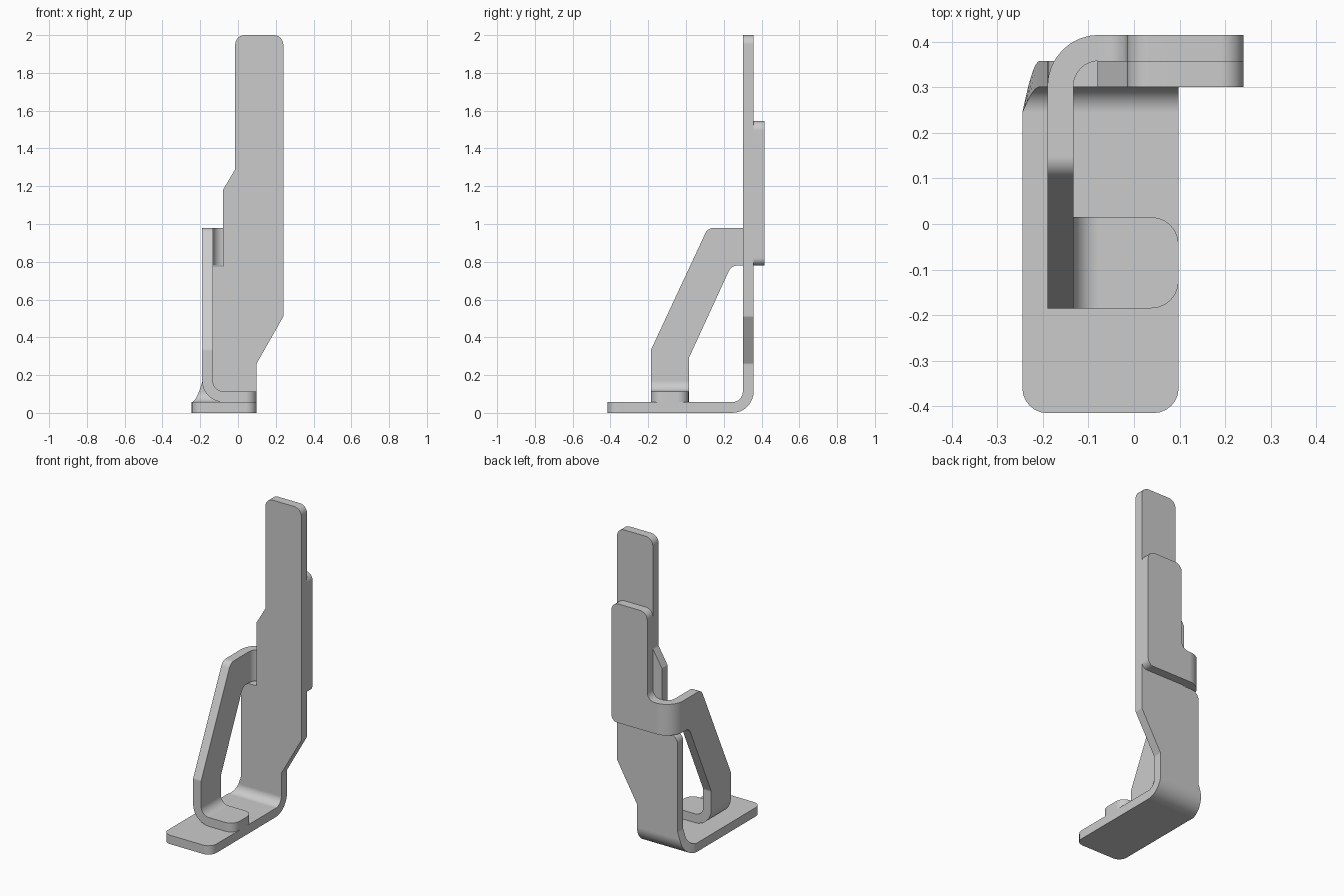
import bpy
import bmesh
import math
from mathutils import Vector

cube = bpy.data.objects.get("Cube")
if cube:
    bpy.data.objects.remove(cube, do_unlink=True)

T = 0.057      # sheet thickness
R = 0.113      # outer bend radius (also the flat length given to each bend)
STEPS = 8      # segments per bend

steel = bpy.data.materials.new("steel_grey")
steel.use_nodes = True
GREY = (0.6, 0.6, 0.6, 1)
steel.diffuse_color = GREY
steel.node_tree.nodes["Principled BSDF"].inputs["Base Color"].default_value = GREY


def rounded(corners, seg=6):
    """Outline through (u, v, radius) corners, each filleted with an arc."""
    pts = []
    n = len(corners)
    for i, (u, v, r) in enumerate(corners):
        p = Vector((u, v, 0))
        if r == 0:
            pts.append(p)
            continue
        a = (Vector((*corners[i - 1][:2], 0)) - p).normalized()
        b = (Vector((*corners[(i + 1) % n][:2], 0)) - p).normalized()
        half = a.angle(b) / 2
        c = p + (a + b).normalized() * r / math.sin(half)
        reach = r / math.tan(half)
        start = (p + a * reach - c).normalized()
        end = (p + b * reach - c).normalized()
        pts += [c + start.slerp(end, k / seg) * r for k in range(seg + 1)]
    return pts


def bend(d, w):
    """Distance past a fold line and depth -> (travel forward, rise inward)."""
    if d <= 0:
        return d, w
    if d < R:
        th = d / R * math.pi / 2
        return (R - w) * math.sin(th), R - (R - w) * math.cos(th)
    return R - w, d


def sheet_part(name, corners, folds, place):
    """Cut a flat blank, thicken it, score the fold zones and fold it."""
    bm = bmesh.new()
    face = bm.faces.new([bm.verts.new(p) for p in rounded(corners)])
    ext = bmesh.ops.extrude_face_region(bm, geom=[face], use_keep_orig=True)
    for v in ext["geom"]:
        if isinstance(v, bmesh.types.BMVert):
            v.co.z = T
    for axis, line, sign in folds:
        normal = Vector((0, 0, 0))
        normal[axis] = 1
        for k in range(STEPS + 1):
            bmesh.ops.bisect_plane(
                bm, geom=bm.verts[:] + bm.edges[:] + bm.faces[:], dist=1e-5,
                plane_co=normal * (line + sign * R * k / STEPS), plane_no=normal)
    for v in bm.verts:
        v.co = place(*v.co)
    bmesh.ops.recalc_face_normals(bm, faces=bm.faces[:])
    mesh = bpy.data.meshes.new(name)
    bm.to_mesh(mesh)
    bm.free()
    mesh.materials.append(steel)
    obj = bpy.data.objects.new(name, mesh)
    bpy.context.collection.objects.link(obj)
    bpy.ops.object.select_all(action='DESELECT')
    obj.select_set(True)
    bpy.context.view_layer.objects.active = obj
    bpy.ops.object.shade_smooth_by_angle(angle=math.radians(25))
    obj.modifiers.new("flat_normals", 'WEIGHTED_NORMAL').keep_sharp = True


# Main bracket: foot plate folded up into the tall back plate
FOOT = 0.245


def place_main(u, v, w):
    a, h = bend(v - FOOT, w)
    return Vector((u, FOOT + a, h))


main_outline = [
    (-0.245, -0.415, 0.055), (0.098, -0.415, 0.055),
    (0.098, FOOT + 0.26, 0.02), (0.24, FOOT + 0.51, 0.02),
    (0.24, FOOT + 2, 0.05), (-0.015, FOOT + 2, 0.05),
    (-0.015, FOOT + 1.29, 0.02), (-0.08, FOOT + 1.18, 0.02),
    (-0.08, FOOT + 0.775, 0), (-0.19, FOOT + 0.775, 0.05),
    (-0.19, FOOT + 0.16, 0.05), (-0.245, FOOT, 0)]
sheet_part("main_bracket", main_outline, [(1, FOOT, 1)], place_main)

# Side brace: slanted strip folded into a foot tab and a rear plate
SIDE, REAR, TAB = -0.19, 0.302, T + R


def place_brace(u, v, w):
    if u > REAR:
        a, h = bend(u - REAR, w)
        return Vector((SIDE + h, REAR + a, v))
    a, h = bend(TAB - v, w)
    return Vector((SIDE + h, u, TAB - a))


tab_end = TAB - (0.098 - SIDE)
rear_end = REAR + 0.24 - SIDE
rear_step = REAR - 0.015 - SIDE
brace_outline = [
    (-0.185, tab_end, 0.06), (0.015, tab_end, 0.06),
    (0.015, 0.29, 0.03), (0.24, 0.78, 0.05),
    (rear_end, 0.78, 0.04), (rear_end, 1.545, 0.05),
    (rear_step, 1.545, 0.05), (rear_step, 0.98, 0.05),
    (0.116, 0.98, 0.05), (-0.185, 0.335, 0.03)]
sheet_part("side_brace", brace_outline, [(0, REAR, 1), (1, TAB, -1)], place_brace)
